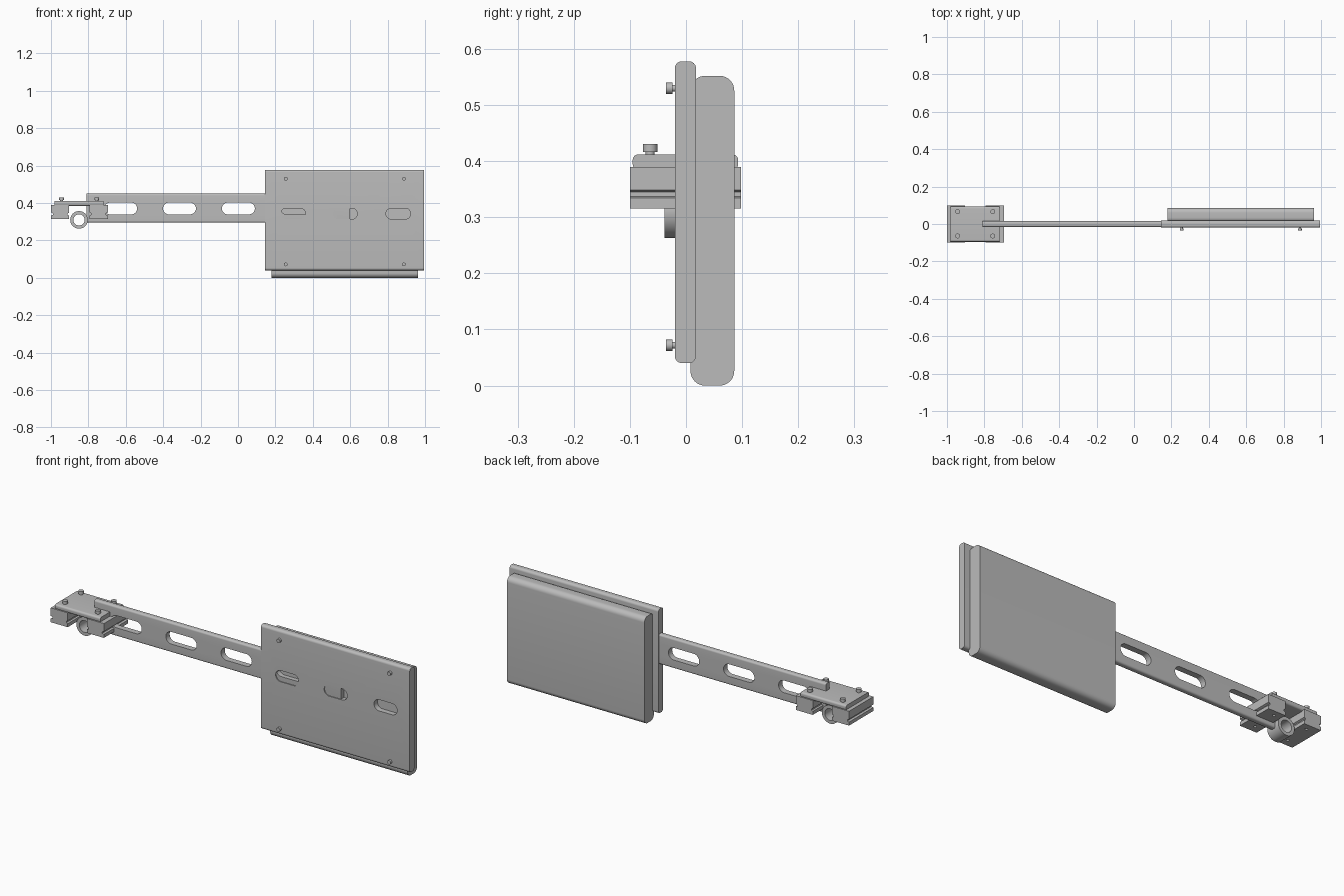
import bpy
import math
from math import cos, sin, pi
from mathutils import Vector

default = bpy.data.objects.get("Cube")
if default:
    bpy.data.objects.remove(default, do_unlink=True)

GREY = (0.5, 0.5, 0.5, 1)
metal = bpy.data.materials.new("plain_grey")
metal.use_nodes = True
metal.diffuse_color = GREY
metal.node_tree.nodes["Principled BSDF"].inputs["Base Color"].default_value = GREY


def extrude(name, profile, axis, lo, hi):
    """Extrude a 2D profile along an axis; profile uses the other two axes in order."""
    def place(p, d):
        v = list(p)
        v.insert("xyz".index(axis), d)
        return Vector(v)
    n = len(profile)
    verts = [place(p, lo) for p in profile] + [place(p, hi) for p in profile]
    faces = [range(n)[::-1], range(n, 2 * n)]
    faces += [(i, (i + 1) % n, n + (i + 1) % n, n + i) for i in range(n)]
    mesh = bpy.data.meshes.new(name)
    mesh.from_pydata(verts, [], [tuple(f) for f in faces])
    area = sum(a[0] * b[1] - b[0] * a[1] for a, b in zip(profile, profile[1:] + profile[:1]))
    if (area < 0) != (axis == "y"):
        mesh.flip_normals()
    mesh.materials.append(metal)
    obj = bpy.data.objects.new(name, mesh)
    bpy.context.collection.objects.link(obj)
    return obj


def round_rect(a0, a1, b0, b1, r, steps=8):
    centres = [(a1 - r, b1 - r), (a0 + r, b1 - r), (a0 + r, b0 + r), (a1 - r, b0 + r)]
    points = []
    for k, (a, b) in enumerate(centres):
        for i in range(steps + 1):
            t = (k + i / steps) * pi / 2
            p = (a + r * cos(t), b + r * sin(t))
            if not points or (Vector(p) - Vector(points[-1])).length > 1e-5:
                points.append(p)
    if (Vector(points[0]) - Vector(points[-1])).length < 1e-5:
        points.pop()
    return points


def circle(a, b, r, n=32):
    return [(a + r * cos(2 * pi * i / n), b + r * sin(2 * pi * i / n)) for i in range(n)]


def cut(obj, cutter):
    cutter.hide_render = True
    mod = obj.modifiers.new("cut", "BOOLEAN")
    mod.operation = "DIFFERENCE"
    mod.solver = "EXACT"
    mod.object = cutter
    bpy.context.view_layer.objects.active = obj
    bpy.ops.object.modifier_apply(modifier=mod.name)
    bpy.data.objects.remove(cutter, do_unlink=True)


def cut_slots(obj, centres, z, half, r):
    for x in centres:
        profile = round_rect(x - half, x + half, z - r, z + r, r)
        cut(obj, extrude("slot_cutter", profile, "y", -0.2, 0.2))


parts = []

# Backing board with three slots
board = extrude("backing_board", round_rect(-0.02, 0.018, 0.04, 0.578, 0.013), "x", 0.145, 0.995)
cut_slots(board, (0.295, 0.572, 0.857), 0.343, 0.066, 0.029)

# Thick pad behind the board
pad = extrude("pad", round_rect(0.008, 0.086, 0, 0.552, 0.026), "x", 0.178, 0.963)

# Long arm with lightening slots
arm = extrude("arm", round_rect(-0.016, 0.015, 0.295, 0.45, 0.01), "x", -0.81, 0.6)
cut_slots(arm, (-0.627, -0.313, 0.002, 0.317), 0.371, 0.088, 0.0315)

# Pivot ring at the end of the arm
ring = extrude("pivot_ring", circle(-0.85, 0.31, 0.047, 48), "y", -0.038, 0.038)
cut(ring, extrude("bore_cutter", circle(-0.85, 0.31, 0.03, 48), "y", -0.2, 0.2))

# Clamp top plate
plate = extrude("clamp_plate", round_rect(-0.095, 0.093, 0.385, 0.412, 0.01), "x", -0.98, -0.72)
parts += [board, pad, arm, ring, plate]

# Two clamp jaws with notched sides, mirrored about the clamp centre
outline = [(0.152, 0.316), (0.152, 0.334), (0.142, 0.337), (0.142, 0.345), (0.152, 0.349),
           (0.152, 0.39), (0.055, 0.39), (0.055, 0.349), (0.063, 0.345), (0.063, 0.337),
           (0.055, 0.334), (0.055, 0.316)]
for side, name in ((-1, "right_jaw"), (1, "left_jaw")):
    profile = [(-0.848 + side * a, z) for a, z in outline]
    jaw = extrude(name, profile, "y", -0.1, 0.098)
    for y in (-0.063, 0.066):
        hole = circle(-0.848 + side * 0.094, y, 0.007, 16)
        cut(jaw, extrude("hole_cutter", hole, "z", 0.3, 0.34))
    parts.append(jaw)

# Clamp bolts
for x in (-0.943, -0.755):
    for y in (-0.064, 0.066):
        parts.append(extrude("clamp_bolt_shank", circle(x, y, 0.008, 20), "z", 0.4, 0.418))
        parts.append(extrude("clamp_bolt_head", circle(x, y, 0.013, 20), "z", 0.416, 0.431))

# Board bolts
for x in (0.255, 0.887):
    for z in (0.072, 0.53):
        parts.append(extrude("board_bolt_shank", circle(x, z, 0.006, 20), "y", -0.026, 0.01))
        parts.append(extrude("board_bolt_head", circle(x, z, 0.01, 20), "y", -0.036, -0.024))

# Smooth the rounded edges, keep the corners sharp
bpy.ops.object.select_all(action="DESELECT")
for obj in parts:
    obj.select_set(True)
bpy.context.view_layer.objects.active = parts[0]
bpy.ops.object.shade_smooth_by_angle(angle=math.radians(30))
